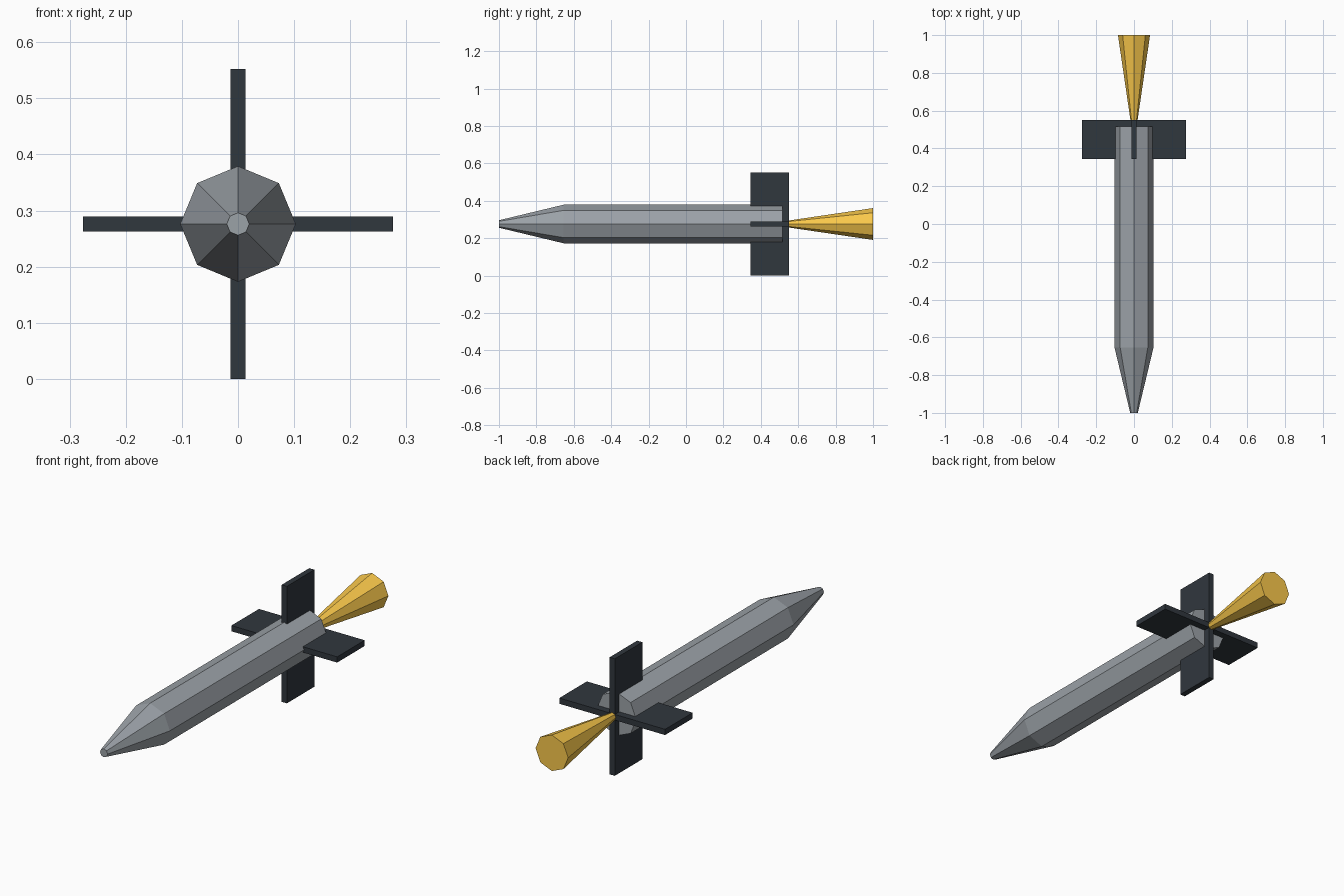
import bpy, math
from mathutils import Matrix

if "Cube" in bpy.data.objects:
    bpy.data.objects.remove(bpy.data.objects["Cube"])

CZ = 0.276  # height of the long axis


def material(name, rgb):
    m = bpy.data.materials.new(name)
    m.diffuse_color = (*rgb, 1)
    m.use_nodes = True
    m.node_tree.nodes["Principled BSDF"].inputs["Base Color"].default_value = m.diffuse_color
    return m


steel = material("steel_grey", (0.33, 0.36, 0.39))
dark = material("dark_fin", (0.03, 0.038, 0.048))
yellow = material("flame_yellow", (0.95, 0.58, 0.07))


def lathe(name, profile, mat, n=8):
    """Closed n-sided solid along y from (y, radius) rings."""
    verts = [(r * math.cos(math.tau * i / n), y, CZ + r * math.sin(math.tau * i / n))
             for y, r in profile for i in range(n)]
    faces = [(k * n + i, (k + 1) * n + i, (k + 1) * n + (i + 1) % n, k * n + (i + 1) % n)
             for k in range(len(profile) - 1) for i in range(n)]
    last = (len(profile) - 1) * n
    faces += [tuple(range(n)), tuple(reversed(range(last, last + n)))]
    me = bpy.data.meshes.new(name)
    me.from_pydata(verts, [], faces)
    me.materials.append(mat)
    ob = bpy.data.objects.new(name, me)
    bpy.context.collection.objects.link(ob)
    return ob


def box(name, size, loc, mat):
    bpy.ops.mesh.primitive_cube_add(size=1, location=loc)
    ob = bpy.context.object
    ob.name = name
    ob.data.transform(Matrix.Diagonal((*size, 1)))
    ob.data.materials.append(mat)
    return ob


# Body tube and tapered nose
lathe("body", [(-0.655, 0.103), (0.517, 0.103)], steel)
lathe("nose", [(-1.0, 0.02), (-0.655, 0.103)], steel)

# Crossed tail fins
box("vertical_fin", (0.027, 0.205, 0.552), (0, 0.4475, CZ), dark)
box("horizontal_fin", (0.552, 0.205, 0.027), (0, 0.4475, CZ), dark)

# Exhaust flame
lathe("flame", [(0.517, 0.014), (1.0, 0.085)], yellow)
